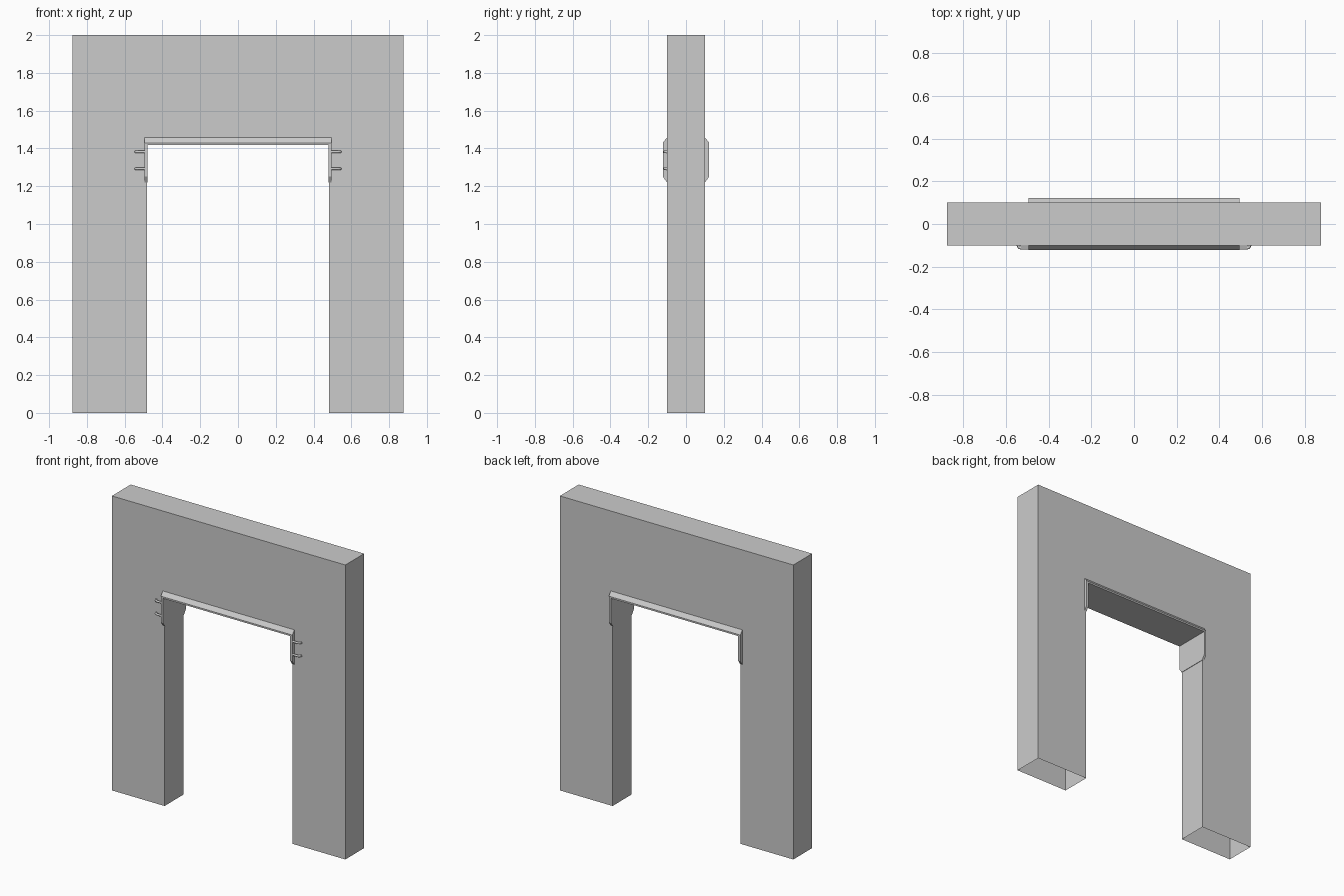
import bpy, bmesh
from mathutils import Vector

if "Cube" in bpy.data.objects:
    bpy.data.objects.remove(bpy.data.objects["Cube"])


def prism(name, pts, axis, a, b, open_bottom=False):
    """Extrude a 2D outline: axis 'y' takes (x, z) points, axis 'x' takes (y, z)."""
    bm = bmesh.new()
    put = (lambda u, v, d: (u, d, v)) if axis == 'y' else (lambda u, v, d: (d, u, v))
    face = bm.faces.new([bm.verts.new(put(u, v, a)) for u, v in pts])
    ext = bmesh.ops.extrude_face_region(bm, geom=[face], use_keep_orig=True)
    moved = [g for g in ext['geom'] if isinstance(g, bmesh.types.BMVert)]
    bmesh.ops.translate(bm, verts=moved, vec=Vector(put(0, 0, b - a)))
    bmesh.ops.recalc_face_normals(bm, faces=bm.faces)
    if open_bottom:
        low = [f for f in bm.faces if all(abs(v.co.z) < 1e-5 for v in f.verts)]
        bmesh.ops.delete(bm, geom=low, context='FACES')
    me = bpy.data.meshes.new(name)
    bm.to_mesh(me)
    bm.free()
    ob = bpy.data.objects.new(name, me)
    bpy.context.collection.objects.link(ob)
    return ob


# Wall with doorway, hollow underneath
W, H, IN, TOP, D = 0.877, 2.0, 0.481, 1.424, 0.101
prism("wall", [(-W, 0), (-W, H), (W, H), (W, 0), (IN, 0), (IN, TOP), (-IN, TOP), (-IN, 0)],
      'y', -D, D, open_bottom=True)

# Lintel trim: chamfered block hollowed into a U
P = 0.123
trim = prism("lintel_trim",
             [(-D, 1.22), (-P, 1.252), (-P, 1.43), (-D, 1.457),
              (D, 1.457), (P, 1.43), (P, 1.252), (D, 1.22)], 'x', -0.494, 0.494)
C = 0.478
cutter = prism("trim_cutter", [(-C, 1.0), (-C, 1.419), (C, 1.419), (C, 1.0)], 'y', -0.3, 0.3)
cutter.hide_render = True
cutter.hide_viewport = True
cut = trim.modifiers.new("hollow", 'BOOLEAN')
cut.operation = 'DIFFERENCE'
cut.object = cutter
cut.solver = 'EXACT'

# Bent conduit stubs and wall collars beside the trim on the front
for side, s in (("left", -1), ("right", 1)):
    for level, z in (("upper", 1.382), ("lower", 1.293)):
        cu = bpy.data.curves.new(f"{side}_{level}_pipe", 'CURVE')
        cu.dimensions = '3D'
        cu.bevel_depth = 0.007
        cu.bevel_resolution = 2
        cu.use_fill_caps = True
        path = [(0.488, -0.113), (0.528, -0.113), (0.537, -0.111), (0.541, -0.106), (0.542, -0.098)]
        sp = cu.splines.new('POLY')
        sp.points.add(len(path) - 1)
        for p, (x, y) in zip(sp.points, path):
            p.co = (s * x, y, z, 1)
        bpy.context.collection.objects.link(bpy.data.objects.new(cu.name, cu))
        bpy.ops.mesh.primitive_cylinder_add(vertices=12, radius=0.010, depth=0.006,
                                            location=(s * 0.542, -0.101, z),
                                            rotation=(1.5708, 0, 0))
        bpy.context.object.name = f"{side}_{level}_collar"
        bpy.ops.object.shade_smooth_by_angle()
